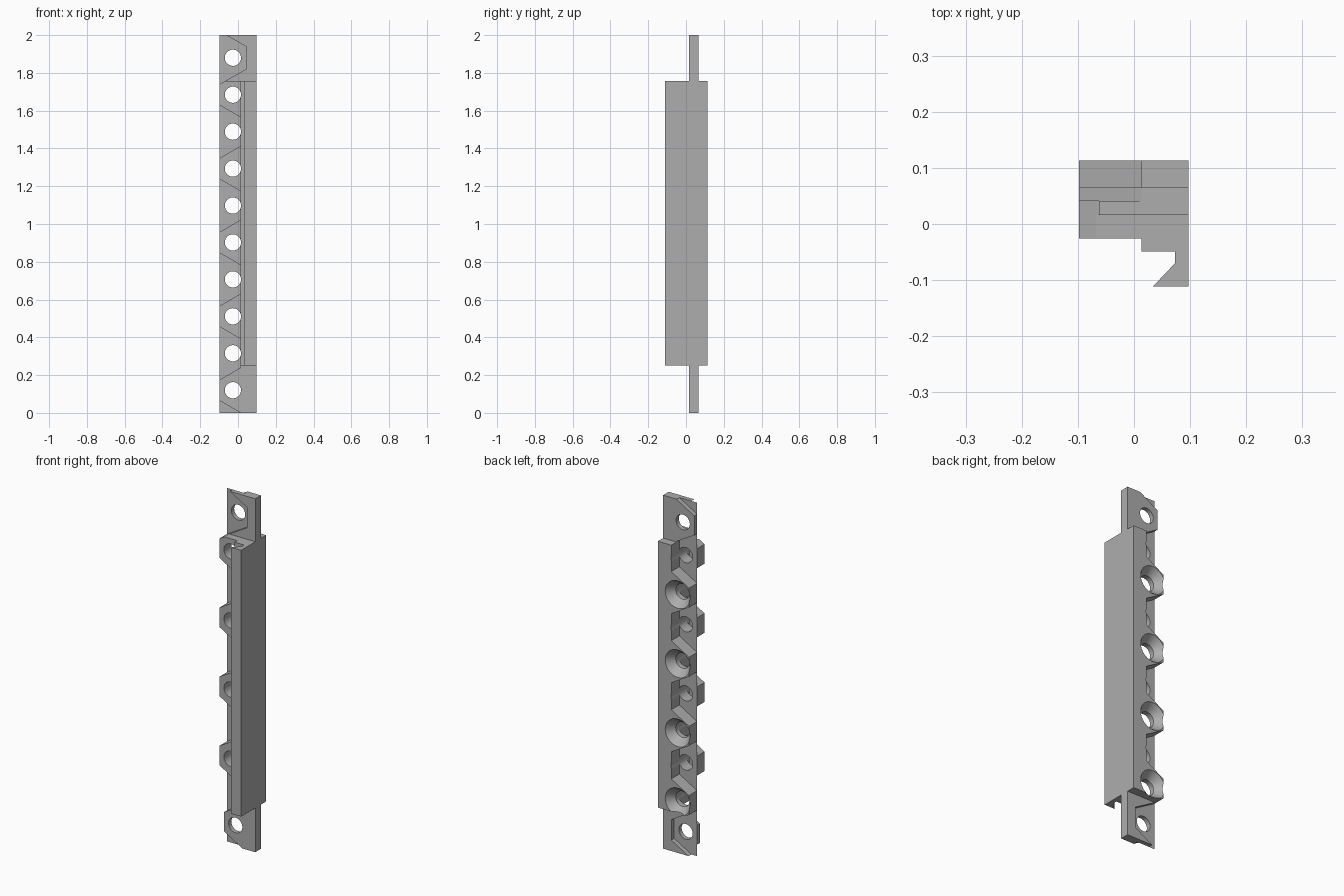
import bpy, bmesh, math
from mathutils import Matrix, Vector

cube = bpy.data.objects.get("Cube")
if cube:
    bpy.data.objects.remove(cube, do_unlink=True)

LEFT, RIGHT = -0.098, 0.097      # outer x limits
MID = 0.041                      # y plane where front and back teeth meet
WALL, TAB_WALL = 0.013, 0.045    # inner x of the tooth gaps
HOLE_X, HOLE_R = -0.027, 0.043
TOP_Z, COUNT = 1.88, 10
PITCH = (TOP_Z - 0.12) / (COUNT - 1)
HALF_FLAT, SLOPE = 0.055, 0.577
LOW, HIGH = 0.25, 1.757          # ends of the main body

grey = bpy.data.materials.new("plain grey")
grey.use_nodes = True
grey.diffuse_color = (0.42, 0.42, 0.42, 1)
grey.node_tree.nodes["Principled BSDF"].inputs["Base Color"].default_value = (0.42, 0.42, 0.42, 1)


def tooth_z(i):
    return TOP_Z - i * PITCH


def prism(bm, points, offset):
    """Extrude a closed outline of 3D points along offset."""
    face = bm.faces.new([bm.verts.new(p) for p in points])
    moved = bmesh.ops.extrude_face_region(bm, geom=[face])["geom"]
    bmesh.ops.translate(bm, vec=offset, verts=[v for v in moved if isinstance(v, bmesh.types.BMVert)])


def make(name, bm):
    bmesh.ops.recalc_face_normals(bm, faces=bm.faces)
    mesh = bpy.data.meshes.new(name)
    bm.to_mesh(mesh)
    bm.free()
    mesh.materials.append(grey)
    obj = bpy.data.objects.new(name, mesh)
    bpy.context.collection.objects.link(obj)
    return obj


def gap_cutter(name, y0, y1, indices):
    """Trapezoid gaps that leave half-hexagon teeth between them."""
    bm = bmesh.new()
    for i in indices:
        z = tooth_z(i)
        wall = TAB_WALL if i in (0, COUNT - 1) else WALL
        outer = LEFT - 0.01
        h0 = PITCH - HALF_FLAT + 0.01 * SLOPE
        h1 = h0 - SLOPE * (wall - outer)
        prism(bm, [(outer, y0, z - h0), (wall, y0, z - h1), (wall, y0, z + h1), (outer, y0, z + h0)],
              Vector((0, y1 - y0, 0)))
    return make(name, bm)


def round_cutter(name, y0, y1, r0, r1, indices):
    """Round holes or cones running along y."""
    bm = bmesh.new()
    for i in indices:
        place = Matrix.Translation((HOLE_X, (y0 + y1) / 2, tooth_z(i))) @ Matrix.Rotation(-math.pi / 2, 4, 'X')
        bmesh.ops.create_cone(bm, cap_ends=True, segments=40, radius1=r0, radius2=r1,
                              depth=y1 - y0, matrix=place)
    return make(name, bm)


# Main rail with its hooked front lip
bm = bmesh.new()
profile = [(LEFT, 0.113), (LEFT, -0.026), (WALL, -0.026), (WALL, -0.049), (0.073, -0.049),
           (0.073, -0.07), (0.034, -0.111), (RIGHT, -0.111), (RIGHT, 0.113)]
prism(bm, [(x, y, LOW) for x, y in profile], Vector((0, 0, HIGH - LOW)))
parts = [make("rail_body", bm)]

# Thin end tabs
for name, z0, z1 in (("top_tab", HIGH, 2), ("bottom_tab", 0, LOW)):
    bm = bmesh.new()
    corners = [(LEFT, 0.016), (RIGHT, 0.016), (RIGHT, 0.066), (LEFT, 0.066)]
    prism(bm, [(x, y, z0) for x, y in corners], Vector((0, 0, z1 - z0)))
    parts.append(make(name, bm))

# Tooth gaps alternate between front and back layers; then holes and countersinks
cutters = [
    gap_cutter("front_gaps", -0.2, MID, range(0, COUNT + 1, 2)),
    gap_cutter("back_gaps", MID, 0.2, range(-1, COUNT, 2)),
    round_cutter("screw_holes", -0.2, 0.2, HOLE_R, HOLE_R, range(COUNT)),
    round_cutter("countersinks", 0.068, 0.118, HOLE_R - 0.001, 0.082, range(2, COUNT, 2)),
]
for cutter in cutters:
    cutter.hide_render = True

for part in parts:
    for cutter in cutters:
        if part.name != "rail_body" and cutter.name == "countersinks":
            continue
        mod = part.modifiers.new(cutter.name, 'BOOLEAN')
        mod.operation, mod.solver, mod.object = 'DIFFERENCE', 'EXACT', cutter
bpy.context.view_layer.update()
graph = bpy.context.evaluated_depsgraph_get()
meshes = [bpy.data.meshes.new_from_object(p.evaluated_get(graph)) for p in parts]
for part, mesh in zip(parts, meshes):
    part.modifiers.clear()
    part.data = mesh
for cutter in cutters:
    bpy.data.objects.remove(cutter, do_unlink=True)

# Smooth hole walls, crisp edges elsewhere
bpy.ops.object.select_all(action='DESELECT')
for part in parts:
    part.select_set(True)
bpy.context.view_layer.objects.active = parts[0]
bpy.ops.object.shade_smooth_by_angle(angle=math.radians(25))
